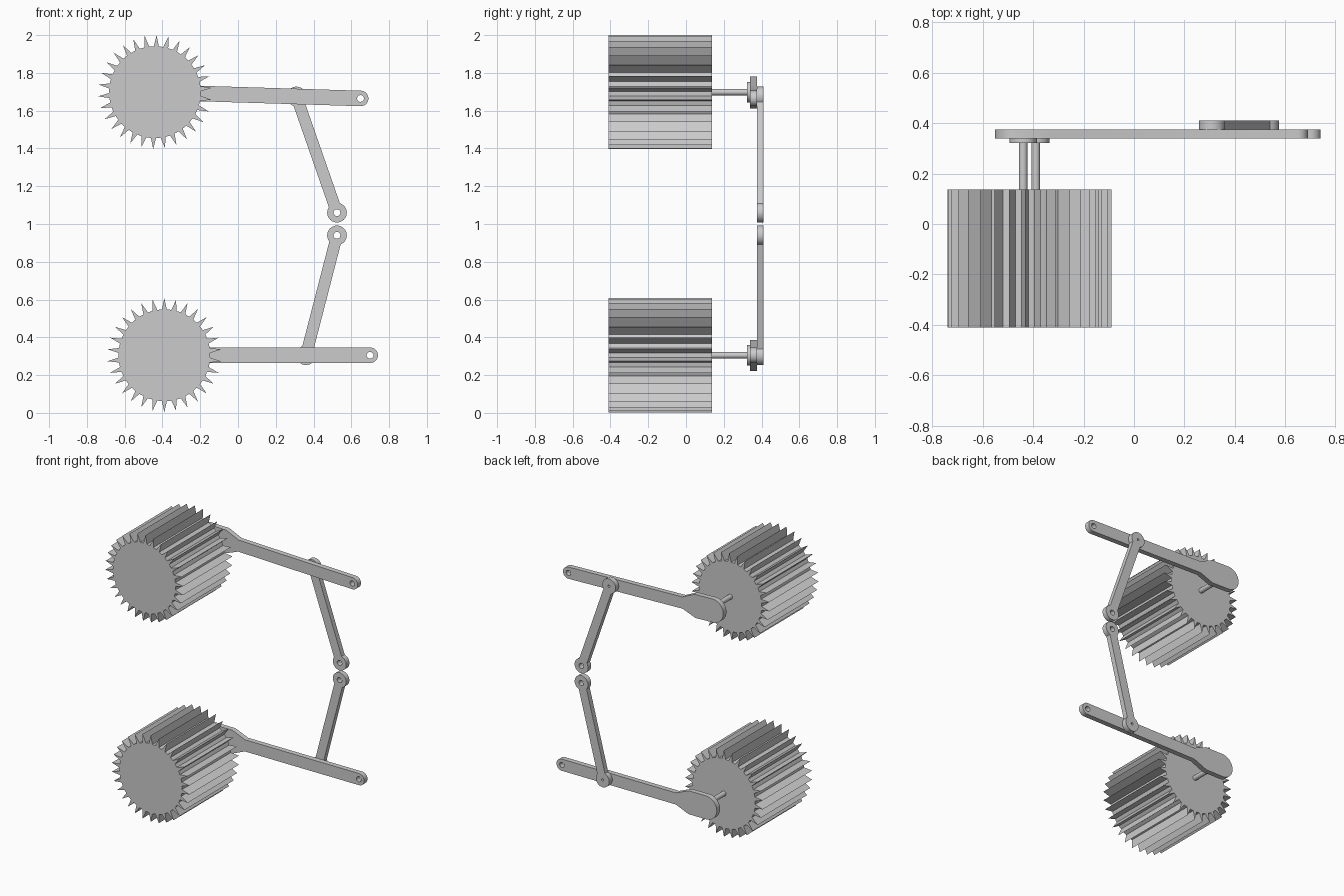
import bpy, bmesh, math
from mathutils import Matrix, Vector

cube = bpy.data.objects.get("Cube")
if cube:
    bpy.data.objects.remove(cube, do_unlink=True)

grey = bpy.data.materials.new("plain_grey")
grey.use_nodes = True
COLOUR = (0.6, 0.6, 0.6, 1)
grey.diffuse_color = COLOUR
grey.node_tree.nodes["Principled BSDF"].inputs["Base Color"].default_value = COLOUR


def arc(cx, radius, start, end, steps=24):
    """Points on an arc centred at (cx, 0)."""
    angles = [start + (end - start) * i / steps for i in range(steps + 1)]
    return [(cx + radius * math.cos(a), radius * math.sin(a)) for a in angles]


def circle(cx, radius, steps=32):
    return arc(cx, radius, 0, 2 * math.pi, steps)[:-1]


def plate(name, loops, front, back, pivot, angle=0.0):
    """Extrude filled outlines along y; inner loops become holes."""
    curve = bpy.data.curves.new(name, 'CURVE')
    curve.dimensions = '2D'
    curve.fill_mode = 'BOTH'
    curve.extrude = (back - front) / 2
    for loop in loops:
        spline = curve.splines.new('POLY')
        spline.points.add(len(loop) - 1)
        for point, (x, y) in zip(spline.points, loop):
            point.co = (x, y, 0, 1)
        spline.use_cyclic_u = True
    helper = bpy.data.objects.new(name + "_outline", curve)
    bpy.context.collection.objects.link(helper)
    bpy.context.view_layer.update()
    graph = bpy.context.evaluated_depsgraph_get()
    mesh = bpy.data.meshes.new_from_object(helper.evaluated_get(graph))
    bpy.data.objects.remove(helper, do_unlink=True)

    # Weld caps to sides, then stand the plate upright at its pivot
    bm = bmesh.new()
    bm.from_mesh(mesh)
    bmesh.ops.remove_doubles(bm, verts=bm.verts, dist=0.00001)
    bmesh.ops.recalc_face_normals(bm, faces=bm.faces)
    place = (Matrix.Translation((pivot[0], (front + back) / 2, pivot[1]))
             @ Matrix.Rotation(math.pi / 2, 4, 'X')
             @ Matrix.Rotation(angle, 4, 'Z'))
    bm.transform(place)
    bm.to_mesh(mesh)
    bm.free()
    mesh.materials.clear()
    mesh.materials.append(grey)
    obj = bpy.data.objects.new(name, mesh)
    bpy.context.collection.objects.link(obj)
    bpy.ops.object.select_all(action='DESELECT')
    obj.select_set(True)
    bpy.context.view_layer.objects.active = obj
    bpy.ops.object.shade_smooth_by_angle(angle=math.radians(30))
    return obj


# Shared outlines
HALF = math.pi / 2
ARM_LENGTH, JOINT = 1.09, 0.75
arm_outline = (arc(ARM_LENGTH, 0.041, -HALF, HALF)
               + [(0.205, 0.041), (0.107, 0.082)]
               + arc(-0.03, 0.082, HALF, 3 * HALF)
               + [(0.107, -0.082), (0.205, -0.041)])

TEETH = 30
teeth = []
for i in range(TEETH):
    turn = Matrix.Rotation(HALF + 2 * math.pi * i / TEETH, 2)
    corners = [(0.235, -0.015), (0.302, 0), (0.235, 0.015)]
    teeth.append([tuple(turn @ Vector(c)) for c in corners])


def link_outline(length):
    """Bar with a round eye at each end."""
    eye, half_width = 0.052, 0.031
    a = math.asin(half_width / eye)
    return (arc(length, eye, a - math.pi, math.pi - a)
            + arc(0, eye, a, 2 * math.pi - a))


def build_side(side, pivot, tilt, link_end):
    # Toothed drum on its axle
    plate(side + "_drum", [circle(0, 0.243, 72)], -0.41, 0.137, pivot, tilt)
    plate(side + "_drum_teeth", teeth, -0.41, 0.137, pivot, tilt)
    plate(side + "_axle", [circle(0, 0.017)], 0.13, 0.33, pivot)
    plate(side + "_axle_collar", [circle(0, 0.055)], 0.322, 0.342, pivot)
    # Arm with a wide paddle end and a pin hole
    plate(side + "_arm", [arm_outline, circle(ARM_LENGTH - 0.001, 0.018)],
          0.34, 0.376, pivot, tilt)
    # Link from the arm to the middle
    joint = Vector(pivot) + Matrix.Rotation(tilt, 2) @ Vector((JOINT, 0))
    reach = Vector(link_end) - joint
    plate(side + "_link",
          [link_outline(reach.length), circle(reach.length, 0.018), circle(0, 0.008)],
          0.376, 0.411, joint, math.atan2(reach.y, reach.x))


build_side("upper", (-0.44, 1.698), math.radians(-1.75), (0.524, 1.06))
build_side("lower", (-0.39, 0.305), 0.0, (0.524, 0.94))
